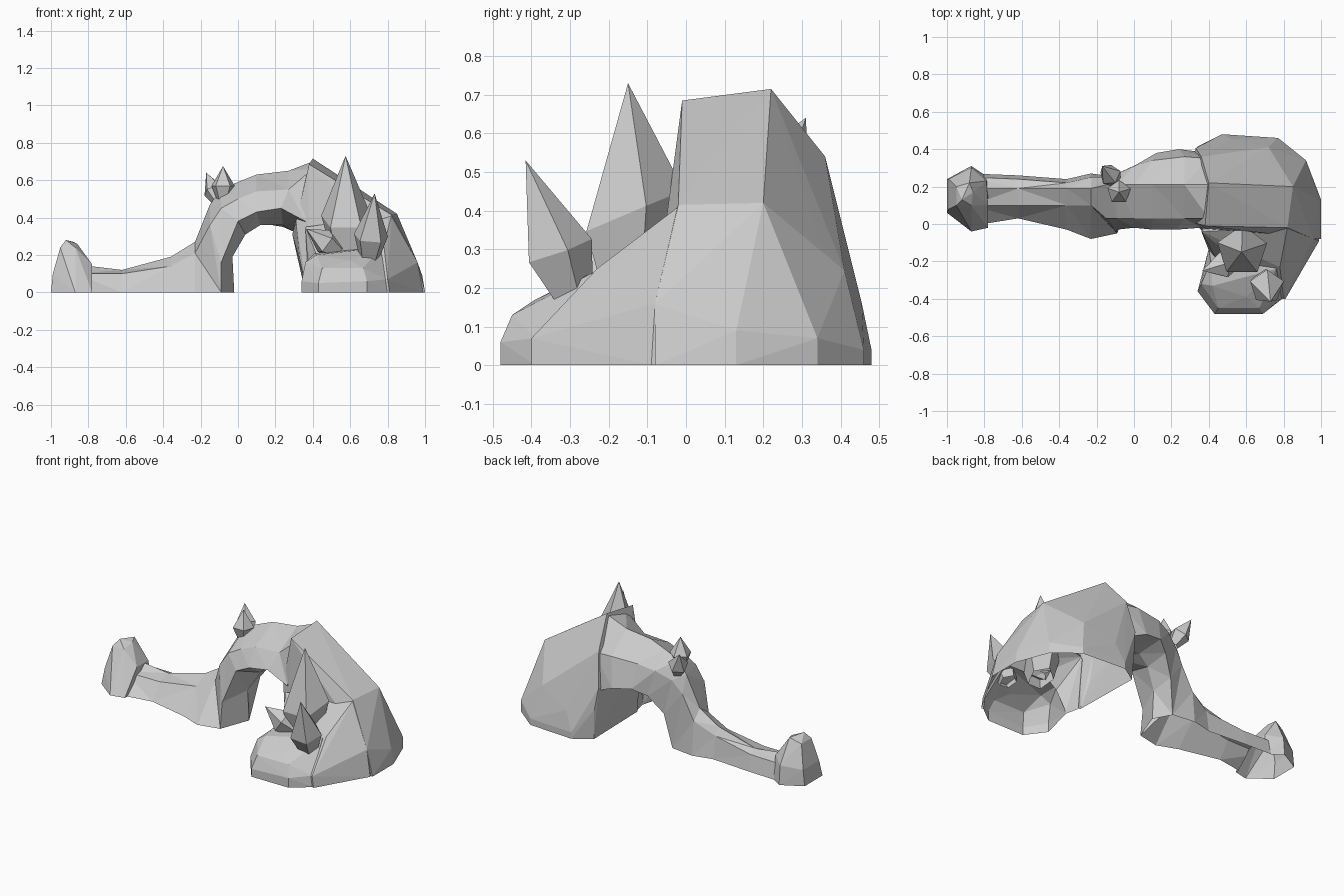
import bpy
import bmesh
from math import cos, sin, tau
from mathutils import Vector

default_cube = bpy.data.objects.get("Cube")
if default_cube:
    bpy.data.objects.remove(default_cube, do_unlink=True)

stone = bpy.data.materials.new("grey_stone")
stone.use_nodes = True
stone_colour = (0.6, 0.6, 0.6, 1)
stone.diffuse_color = stone_colour
stone.node_tree.nodes["Principled BSDF"].inputs["Base Color"].default_value = stone_colour


def finish(bm, name):
    """Turn a bmesh into a flat shaded stone object."""
    bmesh.ops.recalc_face_normals(bm, faces=bm.faces)
    mesh = bpy.data.meshes.new(name)
    bm.to_mesh(mesh)
    bm.free()
    mesh.materials.append(stone)
    obj = bpy.data.objects.new(name, mesh)
    bpy.context.collection.objects.link(obj)
    return obj


def boulder(name, footprint, points):
    """Faceted rock: convex hull of ground corners and raised corners."""
    bm = bmesh.new()
    for x, y in footprint:
        bm.verts.new((x, y, 0))
    for point in points:
        bm.verts.new(point)
    bmesh.ops.convex_hull(bm, input=bm.verts)
    unused = [v for v in bm.verts if not v.link_faces]
    bmesh.ops.delete(bm, geom=unused, context='VERTS')
    return finish(bm, name)


def loft(name, sections):
    """Skin a row of equal cross-sections and cap both ends."""
    bm = bmesh.new()
    rings = [[bm.verts.new(p) for p in section] for section in sections]
    count = len(rings[0])
    for ring, following in zip(rings, rings[1:]):
        for i in range(count):
            j = (i + 1) % count
            bm.faces.new((ring[i], ring[j], following[j], following[i]))
    bm.faces.new(rings[0])
    bm.faces.new(rings[-1])
    bmesh.ops.triangulate(bm, faces=bm.faces)
    return finish(bm, name)


def crystal(name, base, tip, radius, shoulder=0.4, turn=0.3, sides=5, lift=0):
    """Pointed crystal that widens from its root to a shoulder, then tapers."""
    base, tip = Vector(base), Vector(tip)
    axis = tip - base
    tilt = Vector((0, 0, 1)).rotation_difference(axis)
    bm = bmesh.new()
    rings = []
    for along, width in ((0, 0.55), (shoulder, 1)):
        ring = []
        for i in range(sides):
            angle = turn + tau * i / sides
            offset = Vector((cos(angle), sin(angle), lift * sin(angle)))
            ring.append(bm.verts.new(base + axis * along + tilt @ offset * radius * width))
        rings.append(ring)
    point = bm.verts.new(tip)
    root, wide = rings
    for i in range(sides):
        j = (i + 1) % sides
        bm.faces.new((root[i], root[j], wide[j], wide[i]))
        bm.faces.new((wide[i], wide[j], point))
    return finish(bm, name)


# Low ridge: x, front foot y, back foot y, shoulder height, crest height
ridge_rows = [
    (-.87, -.01, .27, .1, .15),
    (-.62, .03, .26, .1, .12),
    (-.36, -.03, .24, .14, .19),
    (-.23, -.08, .27, .21, .27),
]
sections = []
for x, front, back, shoulder, crest in ridge_rows:
    middle = (front + back) / 2
    sections.append([(x, front, 0), (x, .1, shoulder), (x, .19, crest),
                     (x, back - .02, shoulder), (x, back, 0), (x, middle, 0)])

# Arch: underside front, middle and back, then top x, back shoulder y,
# and the heights of the front shoulder, crest and back shoulder
arch_rows = [
    ((-.09, -.05, 0), (-.02, .14, 0), (-.08, .25, 0), -.15, .25, .36, .47, .36),
    ((-.09, -.03, .16), (-.03, .14, .19), (-.04, .28, .22), -.09, .27, .45, .55, .44),
    ((0, -.02, .38), (.04, .17, .31), (.04, .33, .33), 0, .31, .5, .59, .49),
    ((.1, -.03, .43), (.12, .19, .36), (.12, .38, .37), .1, .34, .54, .63, .52),
    ((.23, -.03, .45), (.24, .2, .36), (.24, .4, .35), .27, .36, .55, .65, .53),
    ((.36, -.02, .38), (.4, .2, .26), (.4, .38, .28), .4, .35, .66, .7, .52),
]
for low_front, low_middle, low_back, x, back, front_z, crest_z, back_z in arch_rows:
    sections.append([low_front, (x, .03, front_z), (x, .21, crest_z),
                     (x, back, back_z), low_back, low_middle])
rock = loft("rock_arch", sections)

# Knob at the end of the ridge
end_knob = boulder(
    "end_knob",
    [(-1, .06), (-.87, -.04), (-.78, -.02), (-.78, .25), (-.87, .31), (-1, .24)],
    [(-.99, .08, .1), (-.87, .04, .1), (-.78, .1, .15), (-.79, .23, .14),
     (-.87, .3, .12), (-.99, .24, .1), (-.95, .1, .24), (-.87, .1, .24),
     (-.92, .13, .28), (-.86, .17, .26), (-.88, .22, .27), (-.95, .2, .24)])

# Tall mass carrying the right end of the arch
tall_mass = boulder(
    "tall_mass",
    [(.37, -.04), (.36, .41), (.47, .48), (.77, .46), (.92, .34), (1, .13), (1, -.08)],
    [(.38, -.01, .685), (.4, .22, .715), (.82, -.02, .415), (.85, .2, .42),
     (.96, -.08, .16), (.985, .13, .09), (.92, .34, .07), (.72, .34, .335),
     (.77, .46, .04), (.36, .36, .54), (.72, .41, .245), (.35, .42, .19),
     (.47, .48, .04), (.52, .455, .16), (.33, .405, .33), (.31, .01, .38),
     (.29, .2, .31), (.33, 0, .18)])

# Slope curling forward from the mass
front_slope = boulder(
    "front_slope",
    [(.38, -.05), (.45, .15), (.95, .1), (.99, -.09), (.81, -.4), (.5, -.3), (.4, -.14)],
    [(.82, -.02, .41), (.78, -.23, .25), (.42, -.13, .22), (.36, -.04, .35),
     (.6, .12, .3), (.96, -.08, .16), (.8, -.4, .07)])

# Low rounded toe in front
front_toe = boulder(
    "front_toe",
    [(.4, -.13), (.34, -.36), (.43, -.48), (.69, -.48), (.805, -.39), (.82, -.2),
     (.7, -.1)],
    [(.76, -.24, .24), (.67, -.45, .13), (.6, -.39, .17), (.42, -.33, .2),
     (.41, -.2, .21), (.36, -.32, .16), (.34, -.36, .06), (.43, -.48, .05),
     (.69, -.48, .06), (.795, -.39, .07), (.45, -.45, .13), (.7, -.12, .18)])

# Fuse the rocks into one shell
bpy.context.view_layer.objects.active = rock
for part in (end_knob, tall_mass, front_slope, front_toe):
    union = rock.modifiers.new("fuse", 'BOOLEAN')
    union.operation = 'UNION'
    union.solver = 'EXACT'
    union.object = part
    bpy.ops.object.modifier_apply(modifier=union.name)
    bpy.data.objects.remove(part, do_unlink=True)

# Leave the shell open underneath
bm = bmesh.new()
bm.from_mesh(rock.data)
underside = [f for f in bm.faces if all(v.co.z < .002 for v in f.verts)]
bmesh.ops.delete(bm, geom=underside, context='FACES')
bm.to_mesh(rock.data)
bm.free()

# Crystals on the slope and on the arch
crystal("large_crystal", (.58, -.14, .17), (.575, -.15, .73), .14, lift=.4)
crystal("front_crystal", (.7, -.29, .17), (.73, -.415, .53), .095, shoulder=.35)
crystal("side_crystal", (.54, -.2, .22), (.365, -.25, .34), .075)
crystal("arch_crystal", (-.08, .17, .5), (-.08, .17, .675), .065)
crystal("arch_crystal_back", (-.1, .23, .48), (-.17, .31, .64), .06)
